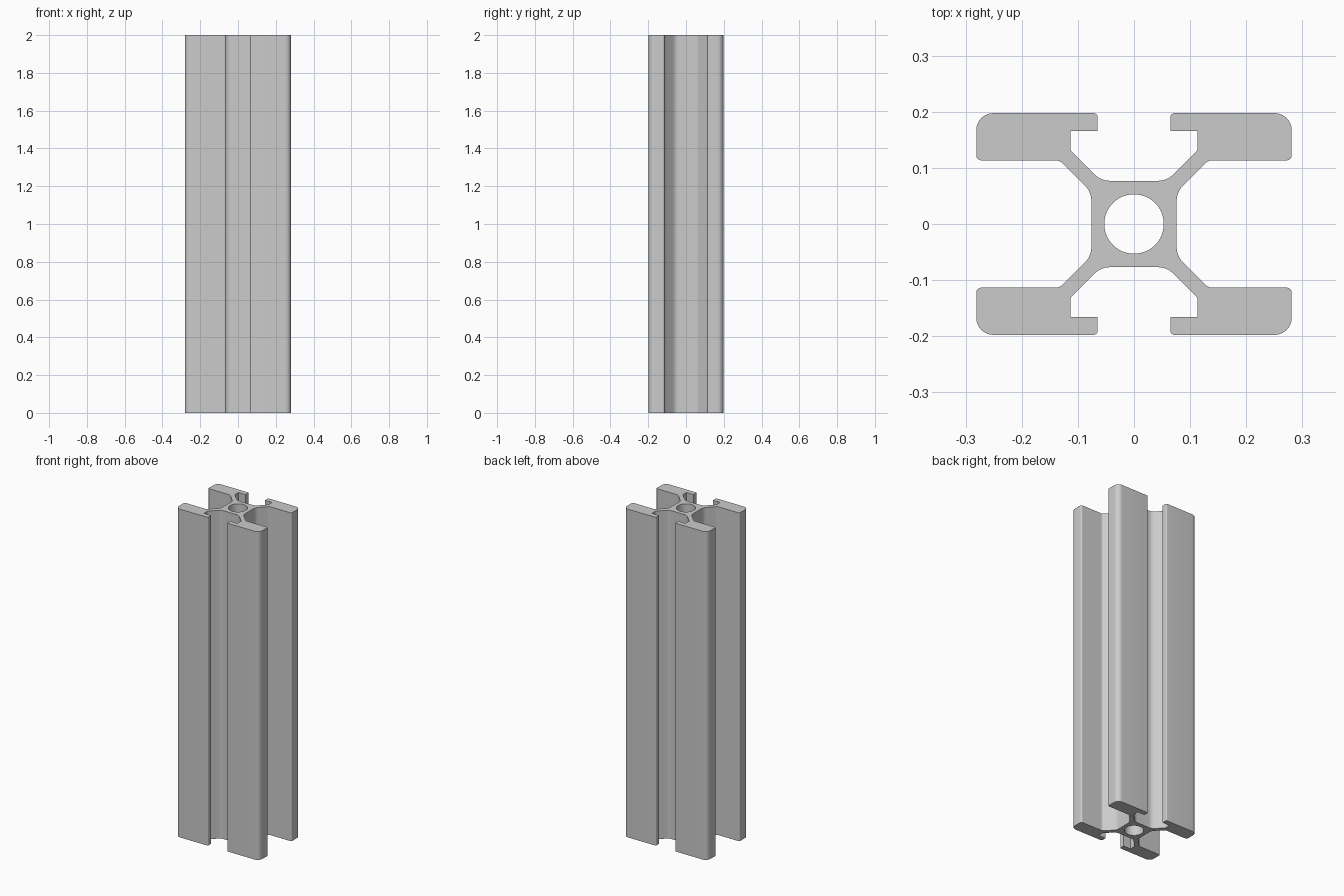
import bpy
import bmesh
from math import sin, cos, tan, pi, radians
from mathutils import Vector

if "Cube" in bpy.data.objects:
    bpy.data.objects.remove(bpy.data.objects["Cube"])

LENGTH = 2.0
HOLE_RADIUS = 0.053

# One quarter of the cross-section: x, y, corner radius
QUARTER = [
    (0.0, 0.077, 0),         # middle of core wall
    (0.059, 0.077, 0.039),   # core to strut
    (0.1134, 0.1314, 0.01),  # strut to slot wall
    (0.1134, 0.166, 0),      # under the lip
    (0.065, 0.166, 0),
    (0.065, 0.1975, 0.007),  # lip edge
    (0.281, 0.1975, 0.03),   # outer flange corner
    (0.281, 0.1134, 0.009),
    (0.1324, 0.1134, 0.02),  # flange to strut
    (0.076, 0.057, 0.039),   # strut to core
    (0.076, 0.0, 0),
]


def fillet(prev, corner, following, radius, steps=8):
    """Points of a round corner, or the corner itself when sharp."""
    if radius == 0:
        return [corner]
    a = (prev - corner).normalized()
    b = (following - corner).normalized()
    half = a.angle(b) / 2
    centre = corner + (a + b).normalized() * radius / sin(half)
    start = corner + a * radius / tan(half) - centre
    end = corner + b * radius / tan(half) - centre
    return [centre + start.lerp(end, i / steps).normalized() * radius
            for i in range(steps + 1)]


# Rounded quarter, then mirrored into the whole outline
corners = [Vector((x, y)) for x, y, r in QUARTER]
quarter = []
for i in range(1, len(QUARTER) - 1):
    quarter += fillet(corners[i - 1], corners[i], corners[i + 1], QUARTER[i][2])
outline = []
for sx, sy in ((1, 1), (1, -1), (-1, -1), (-1, 1)):
    points = [(p.x * sx, p.y * sy) for p in quarter]
    outline += points if sx * sy > 0 else points[::-1]

# Round centre bore
SIDES = 64
bore = [(HOLE_RADIUS * cos(2 * pi * i / SIDES), HOLE_RADIUS * sin(2 * pi * i / SIDES))
        for i in range(SIDES)]

# Fill the section and extrude it to full length
bm = bmesh.new()
edges = []
for loop in (outline, bore):
    verts = [bm.verts.new((x, y, 0)) for x, y in loop]
    edges += [bm.edges.new((verts[i - 1], verts[i])) for i in range(len(verts))]
bmesh.ops.triangle_fill(bm, edges=edges, use_beauty=True)
result = bmesh.ops.extrude_face_region(bm, geom=bm.faces[:], use_keep_orig=True)
top = [g for g in result["geom"] if isinstance(g, bmesh.types.BMVert)]
bmesh.ops.translate(bm, verts=top, vec=(0, 0, LENGTH))
bmesh.ops.recalc_face_normals(bm, faces=bm.faces[:])
mesh = bpy.data.meshes.new("slotted_rail")
bm.to_mesh(mesh)
bm.free()
rail = bpy.data.objects.new("slotted_rail", mesh)
bpy.context.collection.objects.link(rail)

# Plain grey metal
grey = bpy.data.materials.new("light_grey")
grey.use_nodes = True
colour = (0.6, 0.6, 0.6, 1)
grey.diffuse_color = colour
grey.node_tree.nodes["Principled BSDF"].inputs["Base Color"].default_value = colour
mesh.materials.append(grey)

# Smooth round corners, crisp edges
bpy.ops.object.select_all(action="DESELECT")
rail.select_set(True)
bpy.context.view_layer.objects.active = rail
bpy.ops.object.shade_smooth_by_angle(angle=radians(30))
